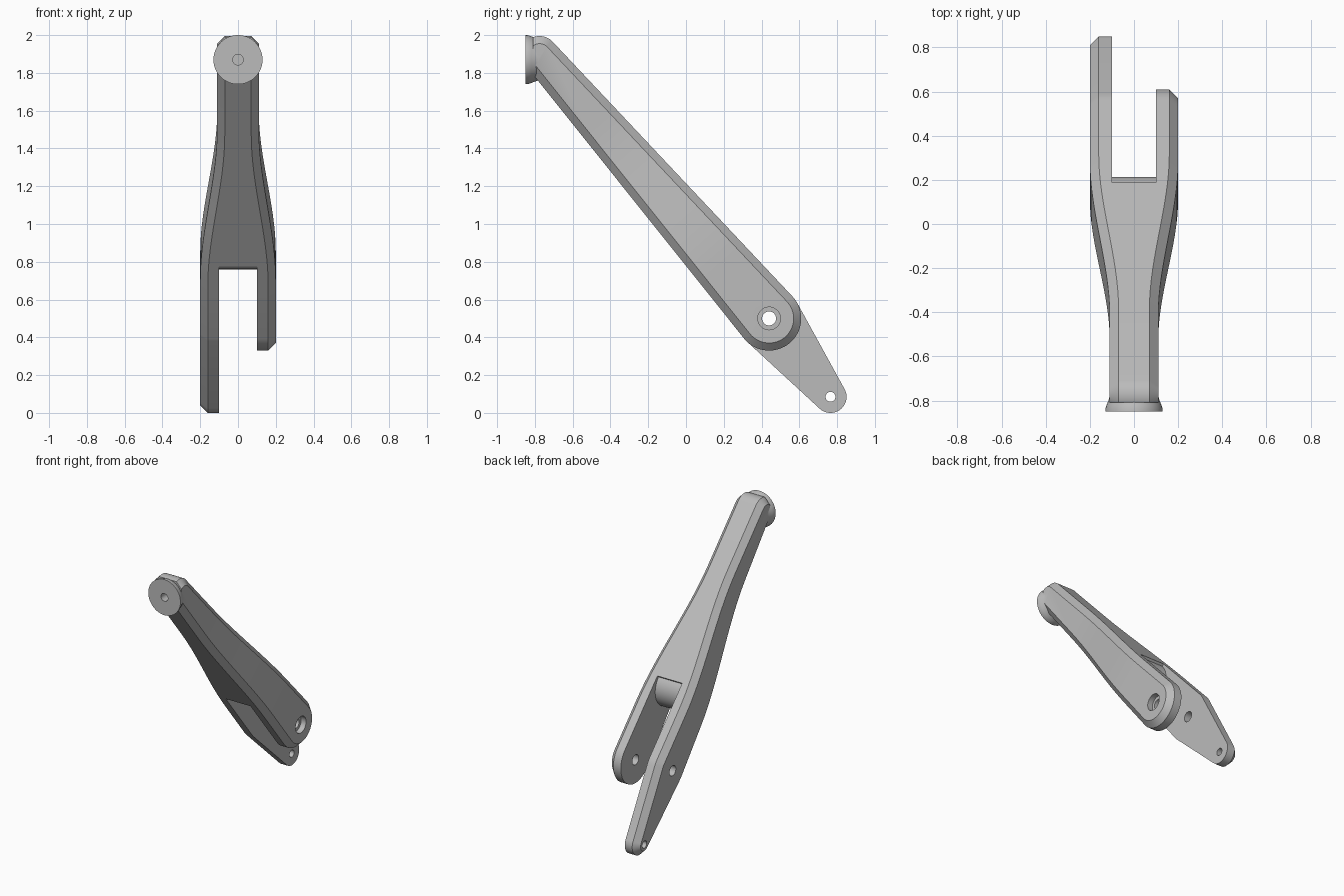
import bpy, bmesh, math
from mathutils import Vector, Matrix
from mathutils.geometry import convex_hull_2d

old = bpy.data.objects.get("Cube")
if old:
    bpy.data.objects.remove(old)

grey = bpy.data.materials.new("plain_grey")
grey.use_nodes = True
grey.diffuse_color = (0.5, 0.5, 0.5, 1)
grey.node_tree.nodes["Principled BSDF"].inputs["Base Color"].default_value = (0.5, 0.5, 0.5, 1)

# Key circles in the side plane: (y, z, radius)
HEAD = (-0.775, 1.9, 0.095)
PIN = (0.44, 0.5, 0.17)
TIP = (0.765, 0.085, 0.085)
BEVEL = 0.04
NARROW, WIDE = 0.11, 0.2
ALONG = Vector((0, 0.66, -0.75))     # direction down the arm
FLARE_START, FLARE_END = -1.47, -0.45


def finish(bm, name):
    bmesh.ops.recalc_face_normals(bm, faces=bm.faces)
    mesh = bpy.data.meshes.new(name)
    bm.to_mesh(mesh)
    bm.free()
    mesh.materials.append(grey)
    obj = bpy.data.objects.new(name, mesh)
    bpy.context.collection.objects.link(obj)
    return obj


def loft(bm, loops):
    """Skin a list of equal closed loops and cap both ends."""
    rings = [[bm.verts.new(p) for p in loop] for loop in loops]
    for a, b in zip(rings, rings[1:]):
        for i in range(len(a)):
            j = (i + 1) % len(a)
            bm.faces.new((a[i], a[j], b[j], b[i]))
    bm.faces.new(rings[0])
    bm.faces.new(rings[-1])


def outline(circles, inset, steps=64):
    """Belt around the circles, with the same point order for any inset."""
    full, small = [], []
    for y, z, r in circles:
        for k in range(steps):
            u = Vector((math.cos(math.tau * k / steps), math.sin(math.tau * k / steps)))
            full.append(Vector((y, z)) + u * r)
            small.append(Vector((y, z)) + u * (r - inset))
    return [small[i] for i in convex_hull_2d(full)]


def half_arm(name, side, circles):
    """One half of the arm, bevelled on its outer side and flared downwards."""
    bm = bmesh.new()
    levels = ((0, 0), (NARROW - BEVEL, 0), (NARROW, BEVEL))
    loft(bm, [[(side * x, p.x, p.y) for p in outline(circles, inset)] for x, inset in levels])
    # Slices let the width change smoothly along the arm
    for k in range(17):
        s = FLARE_START + (FLARE_END - FLARE_START) * k / 16
        bmesh.ops.bisect_plane(bm, geom=bm.verts[:] + bm.edges[:] + bm.faces[:],
                               plane_co=ALONG * (s / ALONG.length_squared), plane_no=ALONG)
    for v in bm.verts:
        if abs(v.co.x) > NARROW - BEVEL - 0.01:
            t = (v.co.dot(ALONG) - FLARE_START) / (FLARE_END - FLARE_START)
            t = min(1, max(0, t))
            v.co.x += side * (WIDE - NARROW) * t * t * (3 - 2 * t)
    # Flat end behind the mounting flange
    cut = bmesh.ops.bisect_plane(bm, geom=bm.verts[:] + bm.edges[:] + bm.faces[:],
                                 plane_co=(0, -0.81, 0), plane_no=(0, -1, 0), clear_outer=True)
    bmesh.ops.holes_fill(bm, edges=[e for e in bm.edges if e.is_boundary], sides=0)
    return finish(bm, name)


def lathe(name, rings, axis, centre):
    """Round part from (position, radius) rings along the x or y axis."""
    bm = bmesh.new()
    loops = []
    for pos, r in rings:
        loop = []
        for k in range(64):
            a, b = r * math.cos(math.tau * k / 64), r * math.sin(math.tau * k / 64)
            loop.append((pos, centre[0] + a, centre[1] + b) if axis == "x"
                        else (centre[0] + a, pos, centre[1] + b))
        loops.append(loop)
    loft(bm, loops)
    return finish(bm, name)


def combine(target, tool, operation):
    mod = target.modifiers.new(operation.lower(), "BOOLEAN")
    mod.operation, mod.solver, mod.object = operation, "EXACT", tool
    bpy.context.view_layer.objects.active = target
    bpy.ops.object.modifier_apply(modifier=mod.name)
    bpy.data.objects.remove(tool)


# Arm with a short left prong and a long right prong
arm = half_arm("forked_arm", 1, [HEAD, PIN])
combine(arm, half_arm("long_half", -1, [HEAD, PIN, TIP]), "UNION")

# Mounting flange at the top
flange = lathe("mounting_flange", [(-0.85, 0.13), (-0.835, 0.129), (-0.82, 0.124),
                                   (-0.8, 0.116), (-0.78, 0.11)], "y", (0, 1.87))
combine(arm, flange, "UNION")

# Fork slot with a rounded web between the prongs
centre, radius = Vector((0.068, 0.905)), 0.145
arc = []
for k in range(33):
    a = math.radians(43 - 184 * k / 32)
    arc.append(Vector((math.cos(a), math.sin(a))))
profile = [centre + u * radius for u in arc]
ends = [centre + arc[0] * 0.5, centre + arc[-1] * 0.5]
far = Vector((ALONG.y, ALONG.z)) * 1.6
profile = [ends[0]] + profile + [ends[1], ends[1] + far, ends[0] + far]
bm = bmesh.new()
loft(bm, [[(x, p.x, p.y) for p in profile] for x in (-0.1, 0.1)])
combine(arm, finish(bm, "slot_cutter"), "DIFFERENCE")

# Pin hole, its counterbore, tip hole and flange hole
for rings, axis, at in (
        ([(-0.3, 0.037), (0.3, 0.037)], "x", PIN),
        ([(0.16, 0.06), (0.3, 0.06)], "x", PIN),
        ([(-0.3, 0.026), (0, 0.026)], "x", TIP),
        ([(-0.9, 0.028), (-0.75, 0.028)], "y", (0, 1.87))):
    combine(arm, lathe("hole_cutter", rings, axis, at), "DIFFERENCE")

# Smooth shading with crisp bevel edges
bpy.ops.object.select_all(action="DESELECT")
arm.select_set(True)
bpy.context.view_layer.objects.active = arm
bpy.ops.object.shade_smooth_by_angle(angle=math.radians(25))
